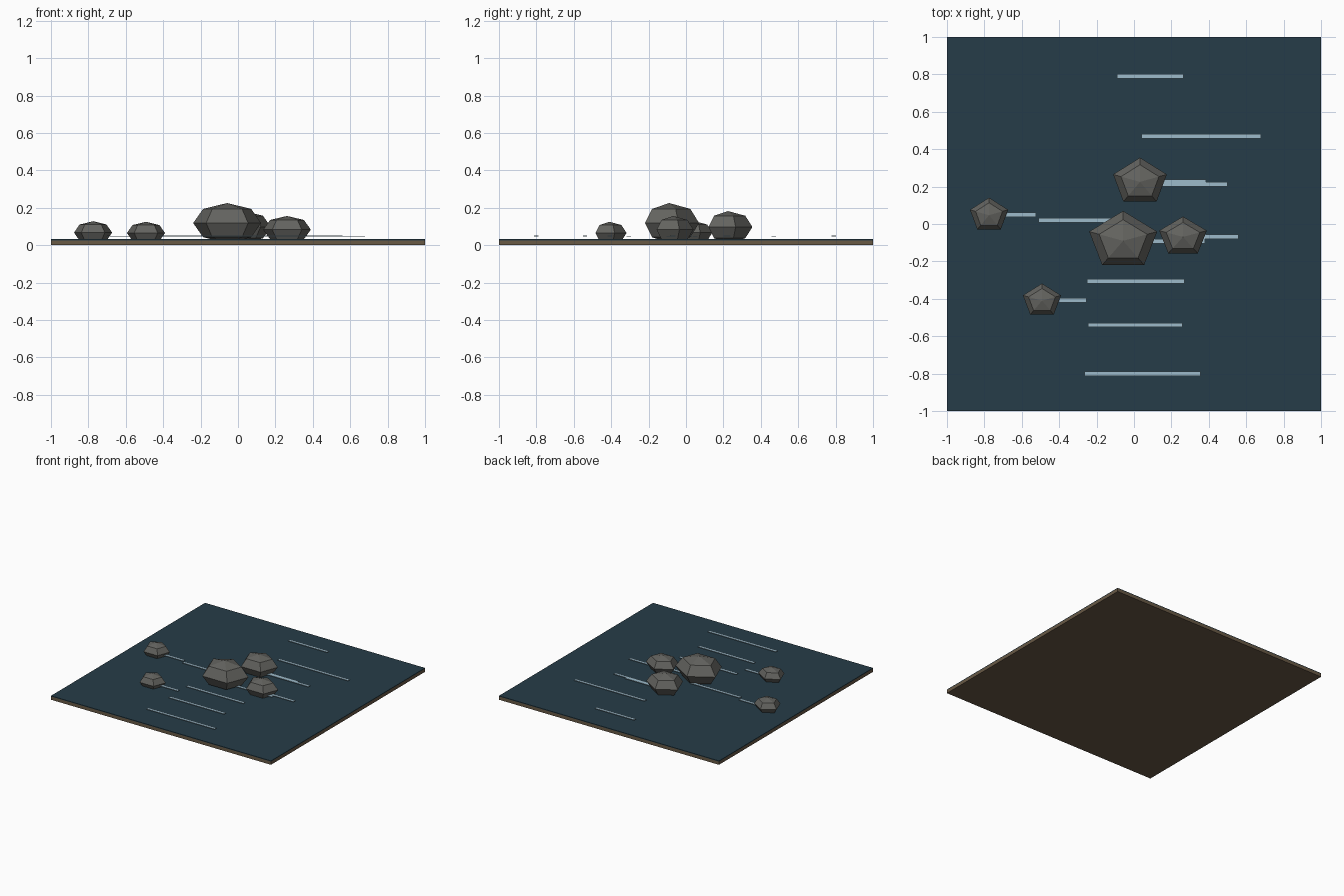
import bpy, bmesh, math

if "Cube" in bpy.data.objects:
    bpy.data.objects.remove(bpy.data.objects["Cube"])


def material(name, rgb):
    m = bpy.data.materials.new(name)
    m.diffuse_color = (*rgb, 1.0)
    m.use_nodes = True
    m.node_tree.nodes["Principled BSDF"].inputs["Base Color"].default_value = m.diffuse_color
    return m


STONE = material("grey stone", (0.125, 0.125, 0.115))
WATER = material("deep water", (0.019, 0.046, 0.065))
FOAM = material("pale ripple", (0.34, 0.50, 0.60))
BED = material("brown riverbed", (0.14, 0.10, 0.06))


def finish(name, bm, mat):
    bmesh.ops.recalc_face_normals(bm, faces=bm.faces)
    me = bpy.data.meshes.new(name)
    bm.to_mesh(me)
    bm.free()
    me.materials.append(mat)
    ob = bpy.data.objects.new(name, me)
    bpy.context.collection.objects.link(ob)
    return ob


def box(name, x0, x1, y0, y1, z0, z1, mat):
    bm = bmesh.new()
    bmesh.ops.create_cube(bm, size=1)
    for v in bm.verts:
        v.co = ((x0 + x1) / 2 + v.co.x * (x1 - x0),
                (y0 + y1) / 2 + v.co.y * (y1 - y0),
                (z0 + z1) / 2 + v.co.z * (z1 - z0))
    return finish(name, bm, mat)


def rock(name, cx, cy, cz, rx, ry, rz, sides=5):
    """Five-sided, four-ring faceted boulder with a corner towards +y."""
    bm = bmesh.new()
    rings = []
    for lat in (-45, 0, 45):
        c, s = math.cos(math.radians(lat)), math.sin(math.radians(lat))
        ring = []
        for i in range(sides):
            a = math.pi / 2 + math.tau * i / sides
            ring.append(bm.verts.new((cx + rx * c * math.cos(a),
                                      cy + ry * c * math.sin(a), cz + rz * s)))
        rings.append(ring)
    top = bm.verts.new((cx, cy, cz + rz))
    bottom = bm.verts.new((cx, cy, max(cz - rz, 0.005)))
    for i in range(sides):
        j = (i + 1) % sides
        for lo, hi in zip(rings, rings[1:]):
            bm.faces.new((lo[i], lo[j], hi[j], hi[i]))
        bm.faces.new((rings[-1][i], rings[-1][j], top))
        bm.faces.new((rings[0][j], rings[0][i], bottom))
    return finish(name, bm, STONE)


# Square slab: riverbed with a thin sheet of water on top
box("riverbed", -1, 1, -1, 1, 0, 0.026, BED)
box("water_surface", -1, 1, -1, 1, 0.026, 0.032, WATER)

# Boulders: centre x, y, z and radii x, y, z
rocks = [
    (-0.058, -0.090, 0.118, 0.191, 0.160, 0.107),
    (0.032, 0.225, 0.097, 0.151, 0.130, 0.085),
    (0.262, -0.069, 0.083, 0.134, 0.109, 0.073),
    (-0.775, 0.047, 0.067, 0.107, 0.094, 0.061),
    (-0.492, -0.410, 0.065, 0.107, 0.092, 0.060),
]
for n, r in enumerate(rocks):
    rock(f"boulder_{n + 1}", *r)

# Ripple strips: start x, end x, y (the first five trail behind the boulders)
ripples = [
    (0.00, 0.38, -0.092), (0.10, 0.385, 0.227), (0.30, 0.56, -0.067),
    (-0.72, -0.525, 0.050), (-0.44, -0.255, -0.408),
    (-0.09, 0.265, 0.79), (0.04, 0.68, 0.47), (0.12, 0.50, 0.213),
    (-0.51, -0.06, 0.02), (-0.25, 0.27, -0.305),
    (-0.245, 0.26, -0.54), (-0.265, 0.355, -0.80),
]
for n, (x0, x1, y) in enumerate(ripples):
    z = 0.045 + 0.0003 * (n % 3)
    box(f"ripple_{n + 1}", x0, x1, y - 0.012, y + 0.012, z, z + 0.005, FOAM)
